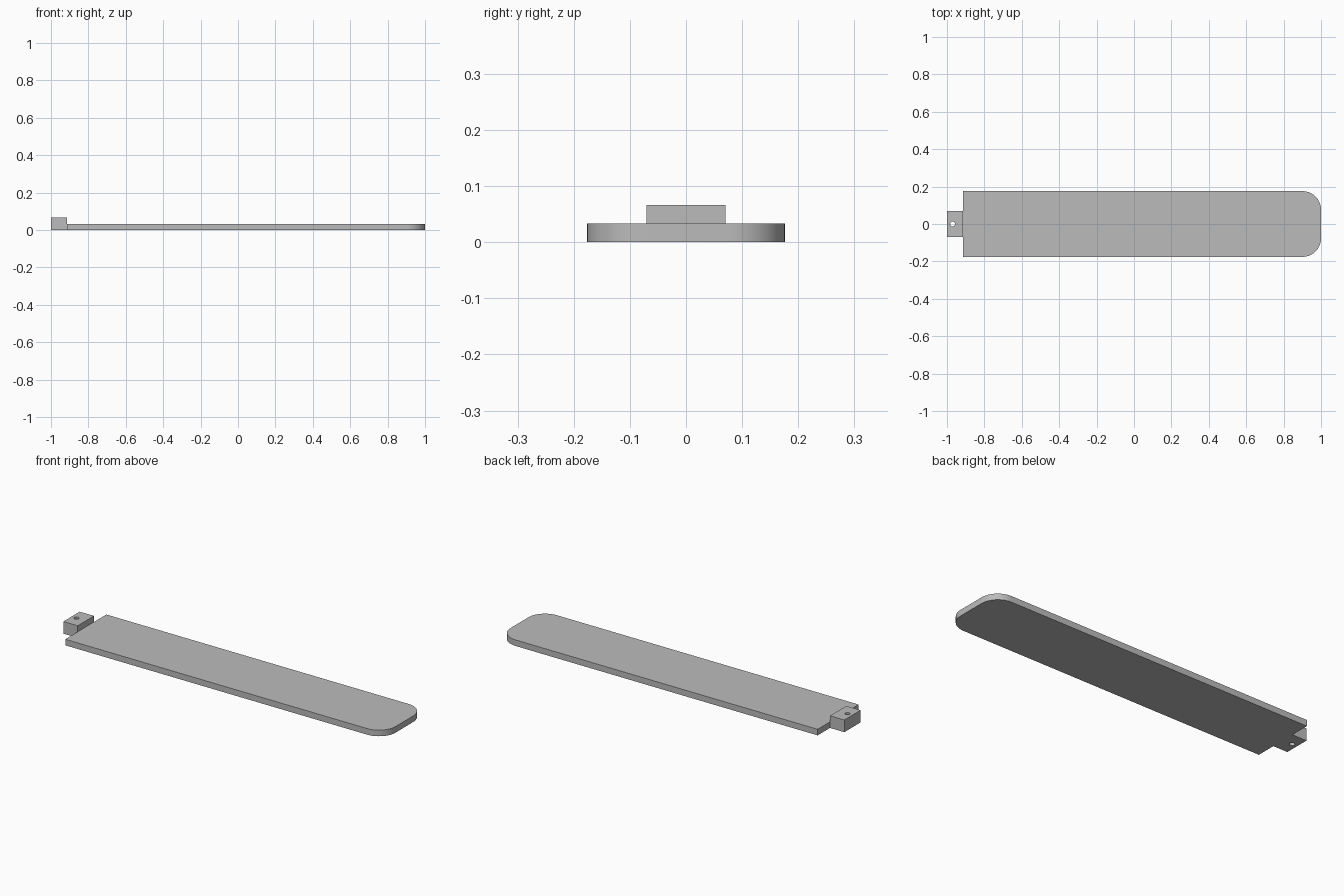
import bpy
import bmesh
from math import cos, sin, pi, radians

default = bpy.data.objects.get("Cube")
if default:
    bpy.data.objects.remove(default, do_unlink=True)

grey = bpy.data.materials.new("plain grey")
grey.use_nodes = True
colour = (0.5, 0.5, 0.5, 1)
grey.diffuse_color = colour
grey.node_tree.nodes["Principled BSDF"].inputs["Base Color"].default_value = colour


def arc(cx, cy, radius, start, end, steps):
    """Points along an arc, both ends included."""
    angles = [start + (end - start) * i / steps for i in range(steps + 1)]
    return [(cx + radius * cos(a), cy + radius * sin(a)) for a in angles]


def slab(name, loops, height):
    """Fill an outline (further loops are holes) and raise it from the floor."""
    bm = bmesh.new()
    edges = []
    for loop in loops:
        verts = [bm.verts.new((x, y, 0)) for x, y in loop]
        edges += [bm.edges.new((v, verts[i - 1])) for i, v in enumerate(verts)]
    bmesh.ops.triangle_fill(bm, edges=edges, use_beauty=True)
    raised = bmesh.ops.extrude_face_region(bm, geom=bm.faces[:], use_keep_orig=True)
    top = [v for v in raised["geom"] if isinstance(v, bmesh.types.BMVert)]
    bmesh.ops.translate(bm, verts=top, vec=(0, 0, height))
    bmesh.ops.recalc_face_normals(bm, faces=bm.faces[:])
    mesh = bpy.data.meshes.new(name)
    bm.to_mesh(mesh)
    bm.free()
    mesh.materials.append(grey)
    obj = bpy.data.objects.new(name, mesh)
    bpy.context.collection.objects.link(obj)
    bpy.ops.object.select_all(action="DESELECT")
    obj.select_set(True)
    bpy.context.view_layer.objects.active = obj
    bpy.ops.object.shade_smooth_by_angle(angle=radians(30))
    return obj


joint, half_width, radius = -0.914, 0.176, 0.1

# Long flat blade with two rounded corners at the free end
corner_x, corner_y = 1 - radius, half_width - radius
blade = [(joint, half_width), (joint, -half_width)]
blade += arc(corner_x, -corner_y, radius, -pi / 2, 0, 16)
blade += arc(corner_x, corner_y, radius, 0, pi / 2, 16)
slab("blade", [blade], 0.033)

# Thicker mounting block with a vertical pin hole
block = [(-1, -0.07), (joint, -0.07), (joint, 0.07), (-1, 0.07)]
pin_hole = arc(-0.97, 0, 0.013, 0, 2 * pi, 24)[:-1]
slab("mounting_block", [block, pin_hole], 0.066)
